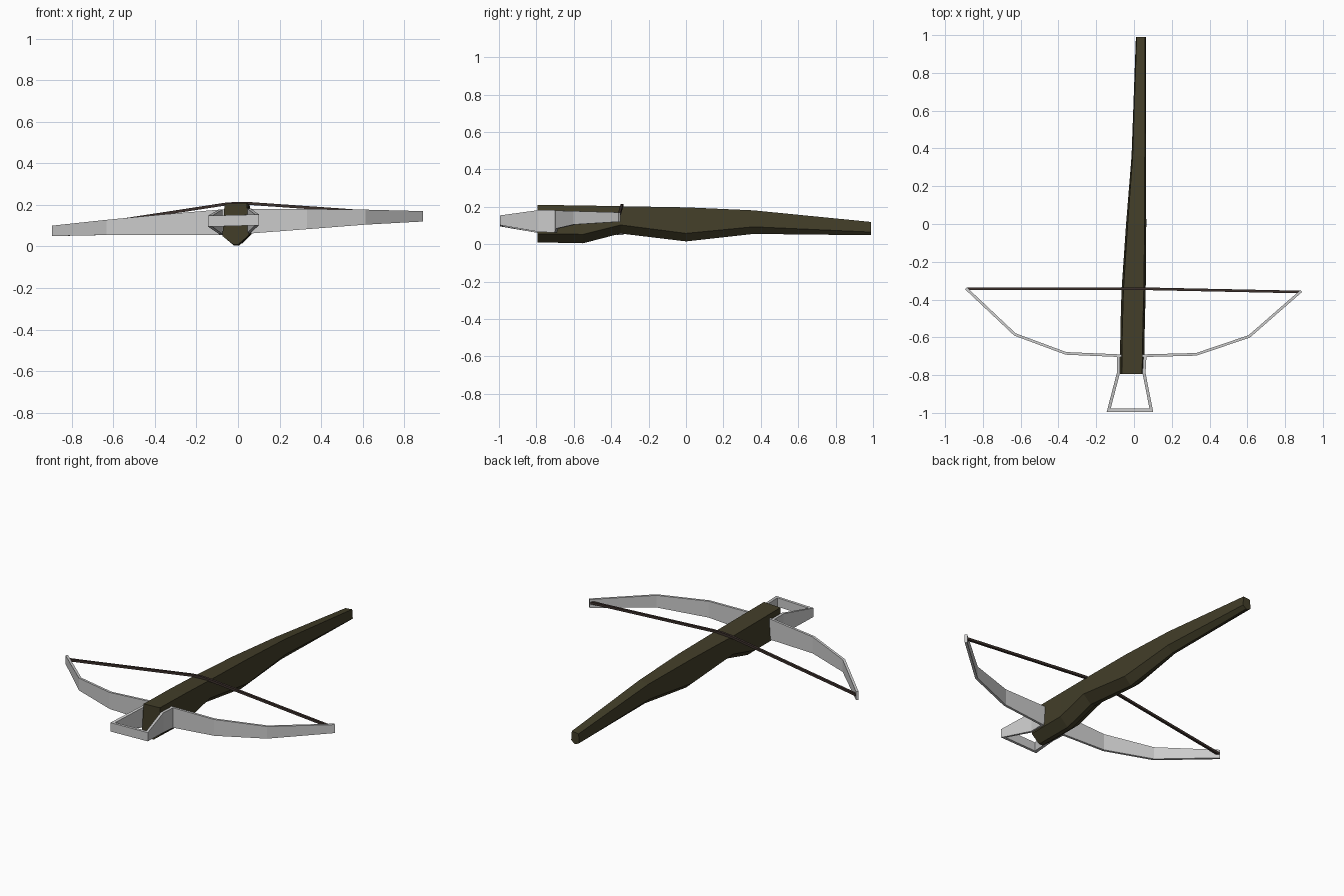
import bpy
from mathutils import Vector

if "Cube" in bpy.data.objects:
    bpy.data.objects.remove(bpy.data.objects["Cube"])


def material(name, rgb):
    m = bpy.data.materials.new(name)
    m.diffuse_color = (*rgb, 1)
    m.use_nodes = True
    m.node_tree.nodes["Principled BSDF"].inputs["Base Color"].default_value = m.diffuse_color
    return m


def loft(name, rings, mat=None):
    """Skin a list of equal-length rings and cap both ends."""
    n = len(rings[0])
    verts = [p for r in rings for p in r]
    faces = [(i * n + k, i * n + (k + 1) % n, (i + 1) * n + (k + 1) % n, (i + 1) * n + k)
             for i in range(len(rings) - 1) for k in range(n)]
    faces += [tuple(reversed(range(n))), tuple(range(len(verts) - n, len(verts)))]
    me = bpy.data.meshes.new(name)
    me.from_pydata(verts, [], faces)
    import bmesh
    bm = bmesh.new()
    bm.from_mesh(me)
    bmesh.ops.recalc_face_normals(bm, faces=bm.faces)
    bm.to_mesh(me)
    bm.free()
    ob = bpy.data.objects.new(name, me)
    bpy.context.collection.objects.link(ob)
    if mat:
        me.materials.append(mat)
    return ob


def strip(name, path, thick):
    """Upright flat band along (x, y, z_low, z_high) points, mitred at bends."""
    pts = [Vector(p[:2]) for p in path]
    rings = []
    for i, (x, y, lo, hi) in enumerate(path):
        a = (pts[i] - pts[max(i - 1, 0)]).normalized()
        b = (pts[min(i + 1, len(pts) - 1)] - pts[i]).normalized()
        t = (a + b).normalized()
        ref = a if a.length else b
        o = Vector((-t.y, t.x)) * thick / 2 / max(t.dot(ref), 0.5)
        rings.append([(x + o.x, y + o.y, lo), (x + o.x, y + o.y, hi),
                      (x - o.x, y - o.y, hi), (x - o.x, y - o.y, lo)])
    return loft(name, rings)


wood = material("dark_wood", (0.055, 0.048, 0.022))
cord = material("dark_cord", (0.045, 0.03, 0.025))

# Stock: y, left x, right x, top z, shoulder z, keel z
sections = [(-0.795, -0.075, 0.053, 0.207, 0.052, 0.01),
            (-0.55, -0.072, 0.057, 0.204, 0.05, 0.005),
            (-0.35, -0.066, 0.062, 0.2, 0.1, 0.057),
            (0.0, -0.042, 0.065, 0.194, 0.055, 0.015),
            (0.36, -0.013, 0.063, 0.178, 0.09, 0.055),
            (0.99, 0.01, 0.063, 0.116, 0.062, 0.048)]
rings = []
for y, l, r, top, sh, keel in sections:
    c, w = (l + r) / 2, r - l
    rings.append([(l + 0.08 * w, y, top - 0.002), (r - 0.08 * w, y, top + 0.003),
                  (r, y, sh + 0.003), (c + 0.1 * w, y, keel),
                  (c - 0.1 * w, y, keel), (l, y, sh - 0.002)])
loft("stock", rings, wood)

# Bow limbs, slightly tilted with the weapon
strip("bow_limbs", [(-0.89, -0.34, 0.05, 0.10), (-0.63, -0.585, 0.055, 0.128),
                    (-0.36, -0.685, 0.056, 0.154), (-0.08, -0.697, 0.056, 0.178),
                    (0.055, -0.697, 0.062, 0.181), (0.33, -0.69, 0.083, 0.18),
                    (0.61, -0.595, 0.105, 0.177), (0.885, -0.355, 0.12, 0.17)], 0.014)

# Foot stirrup
strip("stirrup", [(-0.083, -0.70, 0.056, 0.178), (-0.083, -0.79, 0.06, 0.178),
                  (-0.134, -0.986, 0.095, 0.148), (0.092, -0.986, 0.102, 0.154),
                  (0.053, -0.79, 0.066, 0.182), (0.058, -0.70, 0.062, 0.182)], 0.016)

# Bowstring, square section, resting over the stock
h = 0.007
loft("bowstring", [[(x, y - h, z - h), (x, y + h, z - h), (x, y + h, z + h), (x, y - h, z + h)]
                   for x, y, z in [(-0.885, -0.343, 0.077), (-0.065, -0.342, 0.203),
                                   (0.0, -0.342, 0.208), (0.065, -0.343, 0.206),
                                   (0.88, -0.36, 0.149)]], cord)
